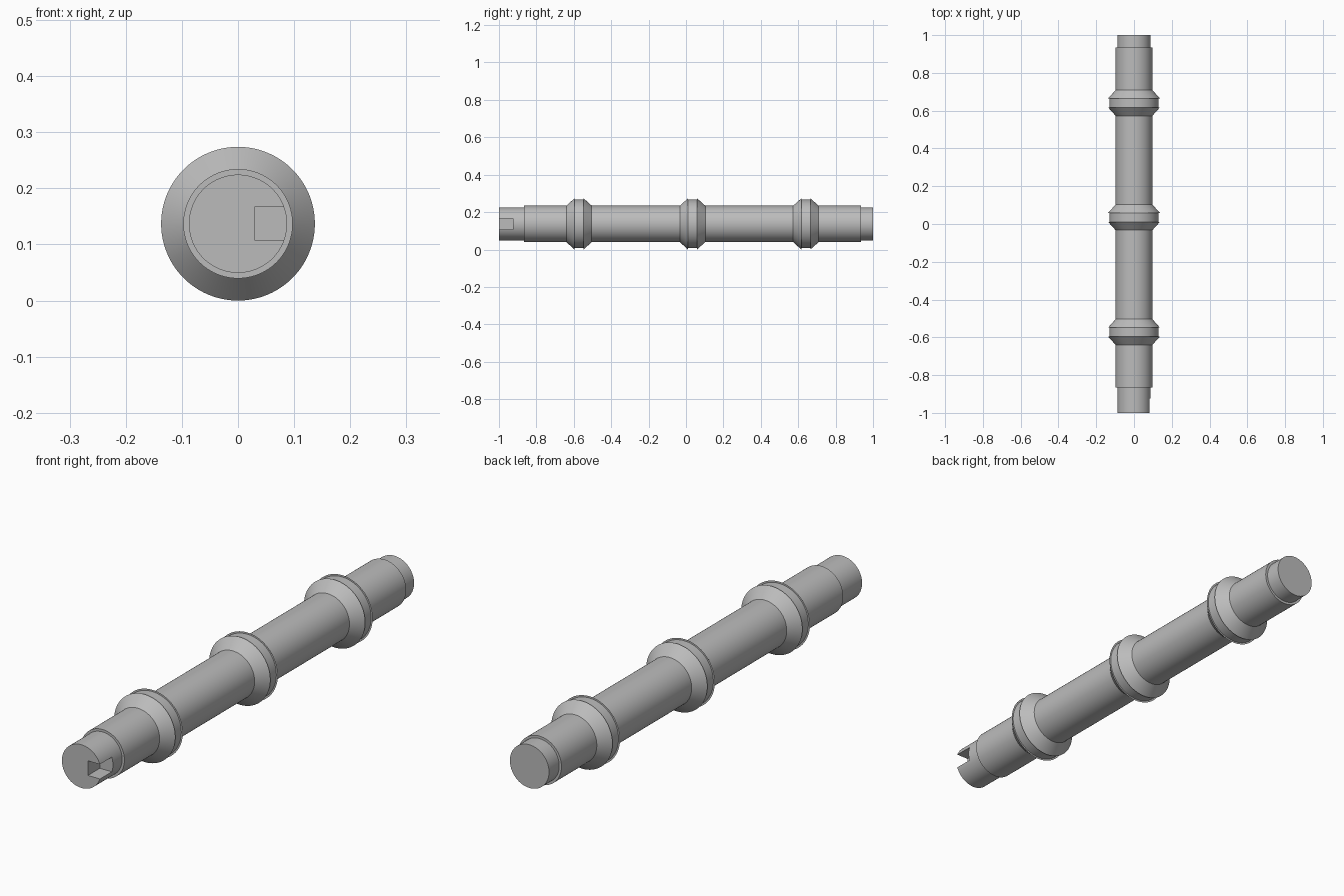
import bpy
import bmesh
import math
from mathutils import Matrix, Vector

old = bpy.data.objects.get("Cube")
if old:
    bpy.data.objects.remove(old, do_unlink=True)

AXIS_Z = 0.137
SIDES = 96

steel = bpy.data.materials.new("steel grey")
steel.use_nodes = True
steel.diffuse_color = (0.5, 0.5, 0.5, 1)
steel.node_tree.nodes["Principled BSDF"].inputs["Base Color"].default_value = (0.5, 0.5, 0.5, 1)


def add_object(name, bm):
    mesh = bpy.data.meshes.new(name)
    bmesh.ops.recalc_face_normals(bm, faces=bm.faces)
    bm.to_mesh(mesh)
    bm.free()
    mesh.materials.append(steel)
    obj = bpy.data.objects.new(name, mesh)
    bpy.context.collection.objects.link(obj)
    return obj


def turn(name, profile):
    """Lathe a (y, radius) profile around the shaft axis, with flat end caps."""
    bm = bmesh.new()
    rings = []
    for y, r in profile:
        angles = [math.tau * i / SIDES for i in range(SIDES)]
        rings.append([bm.verts.new((r * math.cos(a), y, AXIS_Z + r * math.sin(a))) for a in angles])
    for a, b in zip(rings, rings[1:]):
        for i in range(SIDES):
            j = (i + 1) % SIDES
            bm.faces.new((a[i], a[j], b[j], b[i]))
    bm.faces.new(rings[0])
    bm.faces.new(rings[-1])
    return add_object(name, bm)


def smooth(obj):
    bpy.ops.object.select_all(action="DESELECT")
    obj.select_set(True)
    bpy.context.view_layer.objects.active = obj
    bpy.ops.object.shade_smooth_by_angle(angle=math.radians(25))


# Stepped shaft with a narrower journal at each end
shaft = turn("shaft", [(-1, 0.0875), (-0.865, 0.0875), (-0.865, 0.0975),
                       (0.935, 0.0975), (0.935, 0.0875), (1, 0.0875)])

# Drive slot cut into the side of the front journal
low, high = Vector((0.029, -1.1, 0.108)), Vector((0.2, -0.924, 0.167))
bm = bmesh.new()
bmesh.ops.create_cube(bm, size=1, matrix=Matrix.Translation((low + high) / 2)
                      @ Matrix.Diagonal((high - low).to_4d()))
cutter = add_object("slot_cutter", bm)
cutter.hide_render = True
cut = shaft.modifiers.new("slot", "BOOLEAN")
cut.operation = "DIFFERENCE"
cut.solver = "EXACT"
cut.object = cutter
bpy.ops.object.select_all(action="DESELECT")
shaft.select_set(True)
bpy.context.view_layer.objects.active = shaft
bpy.ops.object.modifier_apply(modifier=cut.name)
bpy.data.objects.remove(cutter, do_unlink=True)
smooth(shaft)

# Collars: two cones facing outward with a shallow groove between them
half = [(0.068, 0.0975), (0.024, 0.137), (0.024, 0.13)]
for name, centre in (("front_collar", -0.572), ("middle_collar", 0.035), ("rear_collar", 0.641)):
    profile = [(centre - d, r) for d, r in half] + [(centre + d, r) for d, r in reversed(half)]
    smooth(turn(name, profile))
